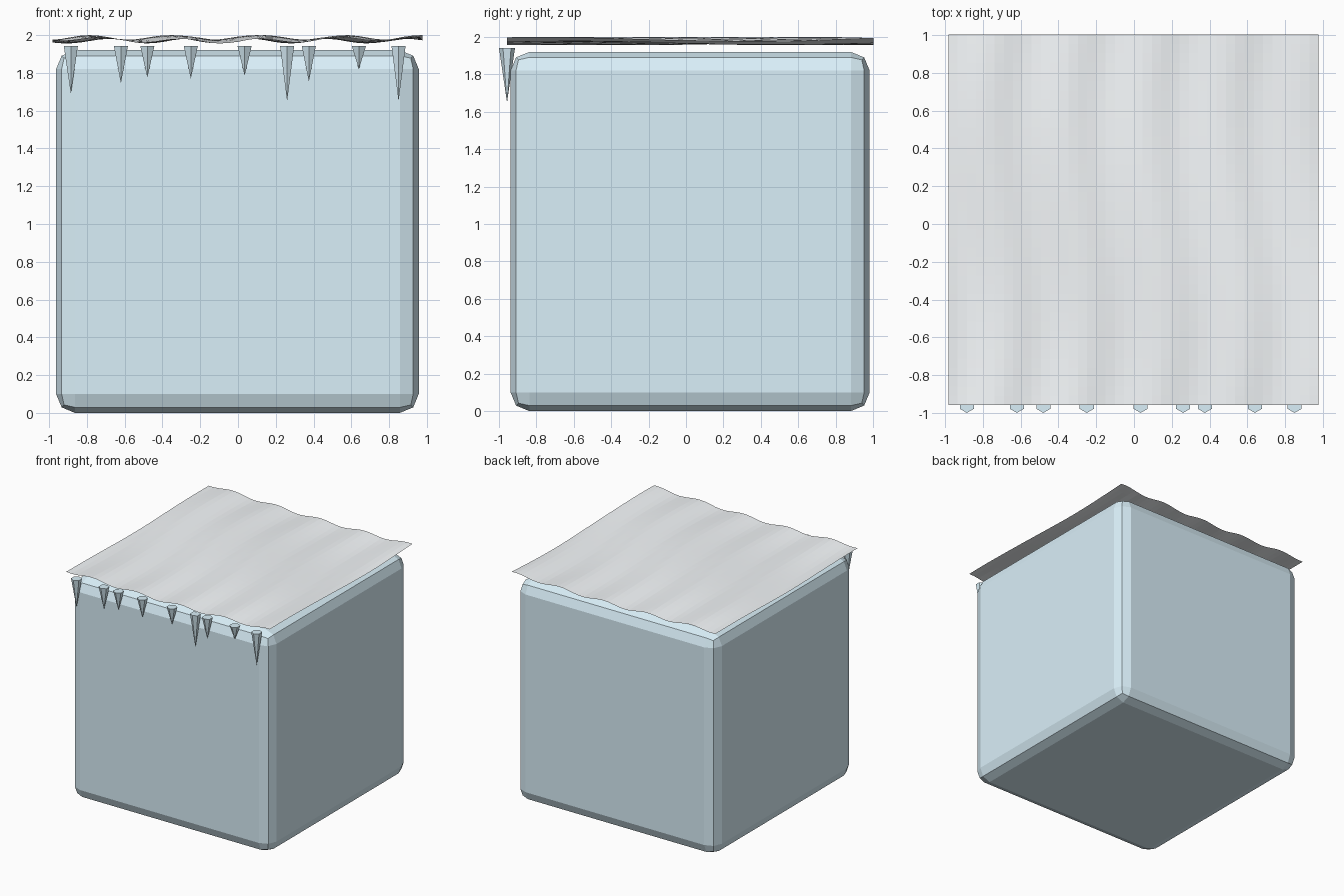
import bpy
import bmesh
from math import sin, cos

if "Cube" in bpy.data.objects:
    bpy.data.objects.remove(bpy.data.objects["Cube"])


def material(name, rgb):
    m = bpy.data.materials.new(name)
    m.diffuse_color = (*rgb, 1)
    m.use_nodes = True
    m.node_tree.nodes["Principled BSDF"].inputs["Base Color"].default_value = m.diffuse_color
    return m


def finish(bm, name, mat, location=(0, 0, 0)):
    mesh = bpy.data.meshes.new(name)
    bm.to_mesh(mesh)
    bm.free()
    mesh.materials.append(mat)
    ob = bpy.data.objects.new(name, mesh)
    ob.location = location
    bpy.context.collection.objects.link(ob)
    return ob


ice = material("ice", (0.70, 0.87, 0.95))
snow = material("snow", (0.92, 0.95, 0.97))
CX, CY = -0.003, 0.022

# Ice block with two-step bevelled edges
bm = bmesh.new()
bmesh.ops.create_cube(bm, size=1.92)
block = finish(bm, "ice_block", ice, (CX, CY, 0.96))
bevel = block.modifiers.new("bevel", 'BEVEL')
bevel.width = 0.1
bevel.segments = 2

# Thin rippled snow sheet above the block
bm = bmesh.new()
bmesh.ops.create_grid(bm, x_segments=40, y_segments=40, size=0.98)
for v in bm.verts:
    x, y = v.co.x, v.co.y
    v.co.z = 0.012 * sin(15 * x + 0.8 * sin(3 * y)) + 0.010 * cos(3 * y + 2.5 * x)
finish(bm, "snow_sheet", snow, (CX, CY, 1.978))

# Six-sided icicles along the front edge: x position, tip height
TOP = 1.942
icicles = [(-0.885, 1.69), (-0.62, 1.745), (-0.48, 1.775), (-0.25, 1.77),
           (0.035, 1.785), (0.26, 1.65), (0.375, 1.755), (0.64, 1.82), (0.85, 1.65)]
for i, (x, tip) in enumerate(icicles):
    bm = bmesh.new()
    bmesh.ops.create_cone(bm, cap_ends=True, segments=6, radius1=0, radius2=0.043,
                          depth=TOP - tip)
    bmesh.ops.remove_doubles(bm, verts=bm.verts, dist=1e-5)
    finish(bm, f"icicle_{i + 1}", ice, (x, -0.957, (TOP + tip) / 2))
